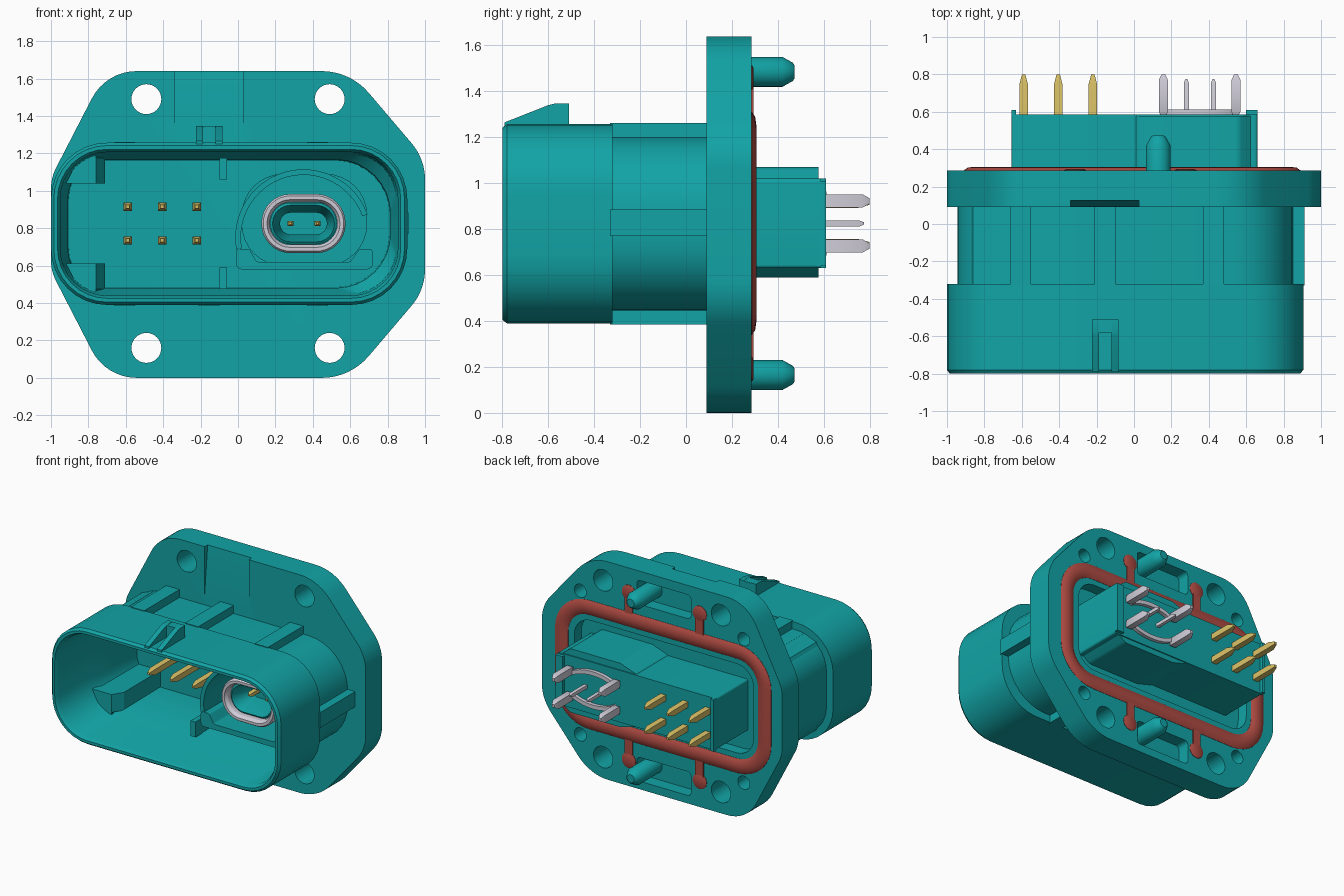
import bpy, bmesh, math
from mathutils import Vector

if "Cube" in bpy.data.objects:
    bpy.data.objects.remove(bpy.data.objects["Cube"])


def material(name, rgb):
    m = bpy.data.materials.new(name)
    m.diffuse_color = (*rgb, 1)
    m.use_nodes = True
    m.node_tree.nodes["Principled BSDF"].inputs["Base Color"].default_value = m.diffuse_color
    return m


TEAL = material("teal_plastic", (0.006, 0.37, 0.38))
RED = material("red_seal", (0.43, 0.07, 0.055))
GOLD = material("gold", (0.68, 0.52, 0.13))
METAL = material("metal", (0.62, 0.60, 0.68))
CZ = 0.825  # mid height of the connector


def loft(name, sections, mat, ring=False):
    """Bridge equal-length loops of 3D points; ring joins last loop to first."""
    bm = bmesh.new()
    rows = [[bm.verts.new(p) for p in s] for s in sections]
    n = len(rows[0])
    for a, b in list(zip(rows, rows[1:])) + ([(rows[-1], rows[0])] if ring else []):
        for i in range(n):
            j = (i + 1) % n
            bm.faces.new((a[i], a[j], b[j], b[i]))
    if not ring:
        bm.faces.new(rows[0])
        bm.faces.new(rows[-1])
    bmesh.ops.remove_doubles(bm, verts=bm.verts, dist=1e-5)
    bmesh.ops.recalc_face_normals(bm, faces=bm.faces)
    me = bpy.data.meshes.new(name)
    bm.to_mesh(me)
    bm.free()
    me.materials.append(mat)
    ob = bpy.data.objects.new(name, me)
    bpy.context.collection.objects.link(ob)
    return ob


def at(profile, y):
    return [(x, y, z) for x, z in profile]


def prism(name, profile, y0, y1, mat=TEAL):
    return loft(name, [at(profile, y0), at(profile, y1)], mat)


def side_prism(name, yz, x0, x1, mat=TEAL):
    return loft(name, [[(x, y, z) for y, z in yz] for x in (x0, x1)], mat)


def fillet(corners, n=8):
    """Round polygon corners given as (x, z, radius)."""
    out = []
    for i, (x, z, r) in enumerate(corners):
        p = Vector((x, z))
        if r <= 0:
            out.append((x, z))
            continue
        u = (Vector(corners[i - 1][:2]) - p).normalized()
        v = (Vector(corners[(i + 1) % len(corners)][:2]) - p).normalized()
        half = u.angle(v) / 2
        c = p + (u + v).normalized() * (r / math.sin(half))
        t = r / math.tan(half)
        a, b = p + u * t - c, p + v * t - c
        w = math.pi - 2 * half
        for k in range(n + 1):
            s = k / n
            q = c + (a * math.sin((1 - s) * w) + b * math.sin(s * w)) / math.sin(w)
            out.append((q.x, q.y))
    return out


def rect(x0, x1, z0, z1, rl=0.0, rr=None):
    rr = rl if rr is None else rr
    return fillet([(x0, z0, rl), (x1, z0, rr), (x1, z1, rr), (x0, z1, rl)])


def circle(x, z, r, n=32):
    return [(x + r * math.cos(2 * math.pi * k / n), z + r * math.sin(2 * math.pi * k / n)) for k in range(n)]


def cut(ob, cutter):
    m = ob.modifiers.new("cut", "BOOLEAN")
    m.operation, m.solver, m.object = "DIFFERENCE", "EXACT", cutter
    bpy.context.view_layer.objects.active = ob
    bpy.ops.object.modifier_apply(modifier=m.name)
    bpy.data.objects.remove(cutter)


# Mounting flange with holes, rear recesses and a sloped front notch
half = [(1, 1.17, 0.3), (0.6, 1.64, 0.33), (-0.706, 1.64, 0.27), (-1, 1.07, 0.25)]
flange = prism("mounting_flange", fillet(half + [(x, 1.64 - z, r) for x, z, r in reversed(half)]), 0.09, 0.285)
for s in (-1, 1):
    zc = 0.825 + s * 0.665
    for x in (-0.49, 0.49):
        cut(flange, prism("hole", circle(x, zc, 0.08), 0, 0.4))
    for x in (-0.68, 0.68):
        cut(flange, prism("pocket", circle(x, 0.82 + s * 0.54, 0.05, 20), 0.17, 0.4))
    cut(flange, prism("pocket", rect(-0.24, 0.21, zc - 0.1, zc + 0.08, 0.03), 0.19, 0.4))
cut(flange, prism("recess", rect(-0.76, 0.73, 0.49, 1.16, 0.14), 0.2, 0.4))
cut(flange, side_prism("notch", [(0.09, 1.28), (0.131, 1.7), (0.05, 1.7), (0.05, 1.28)], -0.34, 0.027))


# Hollow shroud: wide front lip, narrower rear, stepped cavity
def shroud_loop(y, inset, rl=0.3, rr=0.3):
    return at(rect(-1 + inset, 0.905 - inset, 0.39 + inset, 1.257 - inset, rl - inset, rr - inset), y)


loft("shroud", [shroud_loop(-0.78, 0), shroud_loop(-0.32, 0), shroud_loop(-0.32, 0.055, 0.3, 0.38),
                shroud_loop(0.1, 0.055, 0.3, 0.38), shroud_loop(0.1, 0.095, 0.3, 0.38),
                shroud_loop(-0.34, 0.09, 0.3, 0.38), shroud_loop(-0.40, 0.06),
                shroud_loop(-0.77, 0.05), shroud_loop(-0.8, 0.035), shroud_loop(-0.8, 0.015)], TEAL, ring=True)

# Stiffening ribs behind the lip
for i, x in enumerate((-0.66, -0.21, 0.37)):
    prism(f"top_rib_{i}", rect(x, x + 0.11, 1.18, 1.262), -0.33, 0.1)
    prism(f"bottom_rib_{i}", rect(x, x + 0.11, 0.385, 0.467), -0.33, 0.1)
prism("side_rib", rect(0.83, 0.912, 0.77, 0.885), -0.33, 0.1)

# Latch ramp on top: two rails and a back wall
ramp = [(-0.79, 1.24), (-0.79, 1.265), (-0.60, 1.34), (-0.57, 1.347), (-0.51, 1.347), (-0.51, 1.24)]
for name, x in (("left", -0.225), ("right", -0.12)):
    side_prism(f"latch_rail_{name}", ramp, x, x + 0.038)
side_prism("latch_wall", [(-0.58, 1.24), (-0.58, 1.345), (-0.51, 1.345), (-0.51, 1.24)], -0.2, -0.1)

# Guide blocks inside the cavity, mirrored about mid height
for name, s in (("lower", -1), ("upper", 1)):
    for side, pts in (("left", [(-0.92, 0.215), (-0.71, 0.215), (-0.71, 0.35), (-0.76, 0.37), (-0.86, 0.33)]),
                      ("right", [(-0.10, 0.235), (-0.06, 0.235), (-0.06, 0.35), (-0.10, 0.35)])):
        prof = [(x, CZ + s * d) for x, d in pts]
        tip = [(x if x < -0.75 or side == "right" else -0.76, z) for x, z in prof]
        loft(f"{name}_{side}_guide", [at(tip, -0.42), at(prof, -0.34), at(prof, 0.1)], TEAL)

# Round socket: arched wall, keyed ledge and base
arch = []
for r, order in ((0.365, range(25)), (0.335, range(24, -1, -1))):
    arch += [(0.35 + r * math.cos(math.radians(20 + 170 * k / 24)),
              0.75 + r * math.sin(math.radians(20 + 170 * k / 24))) for k in order]
prism("socket_arch", arch, -0.43, 0.1)
prism("socket_ledge", fillet([(-0.01, 0.58, 0.03), (0.72, 0.58, 0.03), (0.72, 0.69, 0.02), (0.65, 0.69, 0.02),
                              (0.6, 0.62, 0.02), (0.1, 0.62, 0.02), (0.06, 0.69, 0.02), (-0.01, 0.69, 0.02)], 4),
      -0.43, 0.1)
prism("socket_base", rect(0.02, 0.69, 0.6, 1.09, 0.22), -0.1, 0.1)


# Oval metal shell and the insulator tongue inside it
def oval(w, h):
    return rect(0.35 - w, 0.35 + w, CZ - h, CZ + h, h - 0.002)


loft("socket_shell", [at(oval(0.225, 0.158), 0.02), at(oval(0.225, 0.158), -0.37), at(oval(0.215, 0.148), -0.385),
                      at(oval(0.195, 0.128), -0.385), at(oval(0.18, 0.113), -0.36), at(oval(0.18, 0.113), 0.02)],
     METAL, ring=True)
loft("insulator_cup", [at(oval(0.178, 0.111), 0.0), at(oval(0.178, 0.111), -0.33), at(oval(0.165, 0.098), -0.34),
                       at(oval(0.125, 0.058), -0.2), at(oval(0.125, 0.058), 0.0)], TEAL, ring=True)
prism("insulator_floor", oval(0.15, 0.08), -0.16, 0.05)


# Pins with tapered tips
def pin(name, x, z, w, h, y0, y1, mat, taper=0.05):
    def sq(k):
        return rect(x - w * k, x + w * k, z - h * k, z + h * k)
    loft(name, [at(sq(0.4), y0), at(sq(1), y0 + taper), at(sq(1), y1 - taper), at(sq(0.4), y1)], mat)


for i, x in enumerate((-0.59, -0.405, -0.22)):
    for j, z in enumerate((0.735, 0.915)):
        pin(f"power_pin_{i}_{j}", x, z, 0.022, 0.022, -0.22, 0.80, GOLD)
for i, x in enumerate((0.28, 0.425)):
    pin(f"signal_contact_{i}", x, CZ, 0.016, 0.014, -0.27, 0.2, GOLD, 0.02)
    pin(f"signal_tail_{i}", x, CZ, 0.013, 0.013, 0.15, 0.775, METAL, 0.02)

# Shell tails at the rear: two curved straps, each with two legs
for name, s in (("upper", 1), ("lower", -1)):
    strap = []
    for g, order in ((0.015, range(21)), (-0.015, range(20, -1, -1))):
        strap += [(0.35 + (0.232 + g) * math.cos(math.radians(38 + 104 * k / 20)),
                   CZ + s * (0.125 + g) * math.sin(math.radians(38 + 104 * k / 20))) for k in order]
    prism(f"{name}_shell_strap", strap, 0.56, 0.612, METAL)
    for i, x in enumerate((0.157, 0.545)):
        pin(f"{name}_shell_leg_{i}", x, CZ + s * 0.098, 0.024, 0.028, 0.57, 0.80, METAL, 0.03)

# Rear contact carrier with bulge and end lips
prism("contact_carrier", rect(-0.655, 0.66, 0.63, 1.02, 0.015), 0.19, 0.585)
prism("carrier_bulge", fillet([(0.0, 0.63, 0.04), (0.14, 0.59, 0.08), (0.56, 0.59, 0.06), (0.66, 0.66, 0.05),
                               (0.66, 0.99, 0.05), (0.56, 1.07, 0.06), (0.14, 1.07, 0.08), (0.0, 1.02, 0.04)]),
      0.19, 0.577)
prism("carrier_lip_left", rect(-0.655, -0.63, 0.63, 1.02), 0.57, 0.61)
prism("carrier_lip_right", rect(0.6, 0.66, 0.64, 1.01), 0.57, 0.61)


# Red seal ring with four anchoring lobes
def seal_loop(y, inset):
    return at(rect(-0.91 + inset, 0.89 - inset, 0.34 + inset, 1.31 - inset, 0.28 - inset), y)


loft("seal_ring", [seal_loop(0.26, 0), seal_loop(0.287, 0), seal_loop(0.301, 0.02), seal_loop(0.306, 0.055),
                   seal_loop(0.301, 0.09), seal_loop(0.287, 0.11), seal_loop(0.26, 0.11)], RED, ring=True)
for i, x in enumerate((-0.315, 0.275)):
    for j, s in enumerate((-1, 1)):
        z = CZ + s * 0.63
        prism(f"seal_neck_{i}_{j}", rect(x - 0.033, x + 0.033, *sorted((CZ + s * 0.42, z))), 0.26, 0.293, RED)
        loft(f"seal_lobe_{i}_{j}", [at(circle(x, z, r), y) for y, r in ((0.26, 0.058), (0.288, 0.058), (0.295, 0.045))], RED)

# Locating posts on the rear
for name, z in (("lower", 0.165), ("upper", 1.485)):
    loft(f"{name}_locating_post", [at(circle(0.13, z, r), y) for y, r in
                                   ((0.18, 0.065), (0.42, 0.065), (0.465, 0.04), (0.472, 0.03))], TEAL)

# Smooth the rounded faces, keep edges crisp
bpy.ops.object.select_all(action="SELECT")
bpy.context.view_layer.objects.active = flange
bpy.ops.object.shade_smooth_by_angle(angle=math.radians(30))

# Centre the overall depth on y = 0 and rest on z = 0 (already in grid units)
